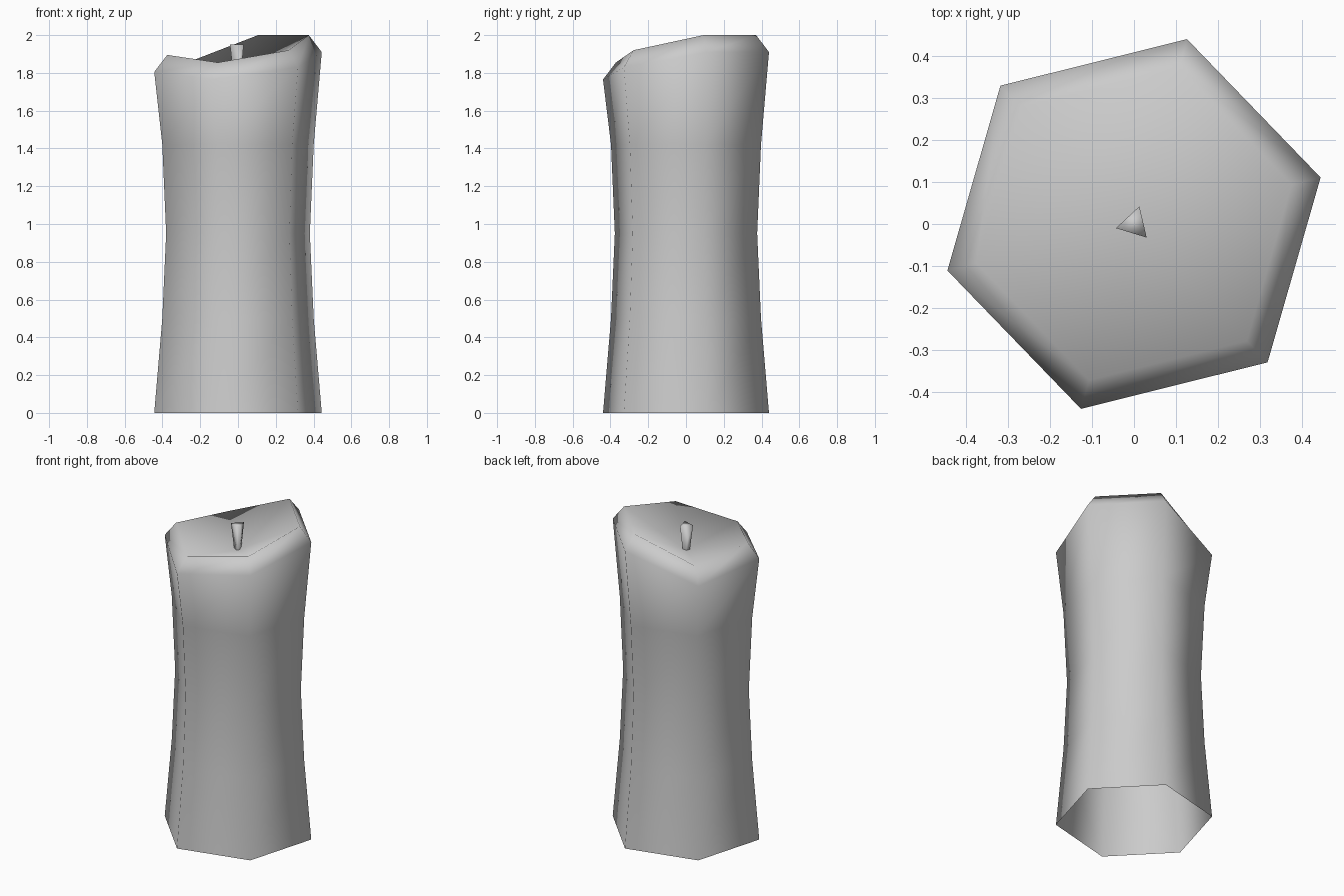
import bpy, bmesh
from math import cos, sin, radians

cube = bpy.data.objects.get("Cube")
if cube:
    bpy.data.objects.remove(cube)

grey = bpy.data.materials.new("plain_grey")
grey.use_nodes = True
colour = (0.6, 0.6, 0.6, 1)
grey.diffuse_color = colour
grey.node_tree.nodes["Principled BSDF"].inputs["Base Color"].default_value = colour


def ring(bm, radius, heights, start=14):
    """Add a regular ring of vertices, one height per corner."""
    step = 360 / len(heights)
    return [bm.verts.new((radius * cos(radians(start + i * step)),
                          radius * sin(radians(start + i * step)), z))
            for i, z in enumerate(heights)]


def bridge(bm, low, high):
    """Join two rings with outward-facing quads."""
    n = len(low)
    for i in range(n):
        j = (i + 1) % n
        bm.faces.new((low[i], low[j], high[j], high[i]))


def finish(bm, name):
    for face in bm.faces:
        face.smooth = True
    mesh = bpy.data.meshes.new(name)
    bm.to_mesh(mesh)
    bm.free()
    mesh.materials.append(grey)
    obj = bpy.data.objects.new(name, mesh)
    bpy.context.collection.objects.link(obj)


# Waisted six-sided wax body, open underneath, with an uneven melted rim
SIDES = 6
shoulder = (1.91, 1.91, 1.76, 1.805, 1.765, 1.83)
rim = (2.0, 2.0, 1.855, 1.895, 1.855, 1.92)
bm = bmesh.new()
rings = [ring(bm, r, [z] * SIDES)
         for r, z in ((0.457, 0), (0.413, 0.5), (0.392, 0.95), (0.413, 1.42))]
rings += [ring(bm, 0.457, shoulder), ring(bm, 0.386, rim)]
for low, high in zip(rings, rings[1:]):
    bridge(bm, low, high)

# Shallow melted bowl fanning down to the middle
centre = bm.verts.new((0, 0, 1.785))
top = rings[-1]
for i in range(SIDES):
    bm.faces.new((top[i], top[(i + 1) % SIDES], centre))
finish(bm, "candle_body")

# Three-sided wick that flares towards its tip
bm = bmesh.new()
foot = ring(bm, 0.022, [1.77] * 3, 73)
tip = ring(bm, 0.044, [1.95] * 3, 73)
bridge(bm, foot, tip)
bm.faces.new(tip)
finish(bm, "wick")
